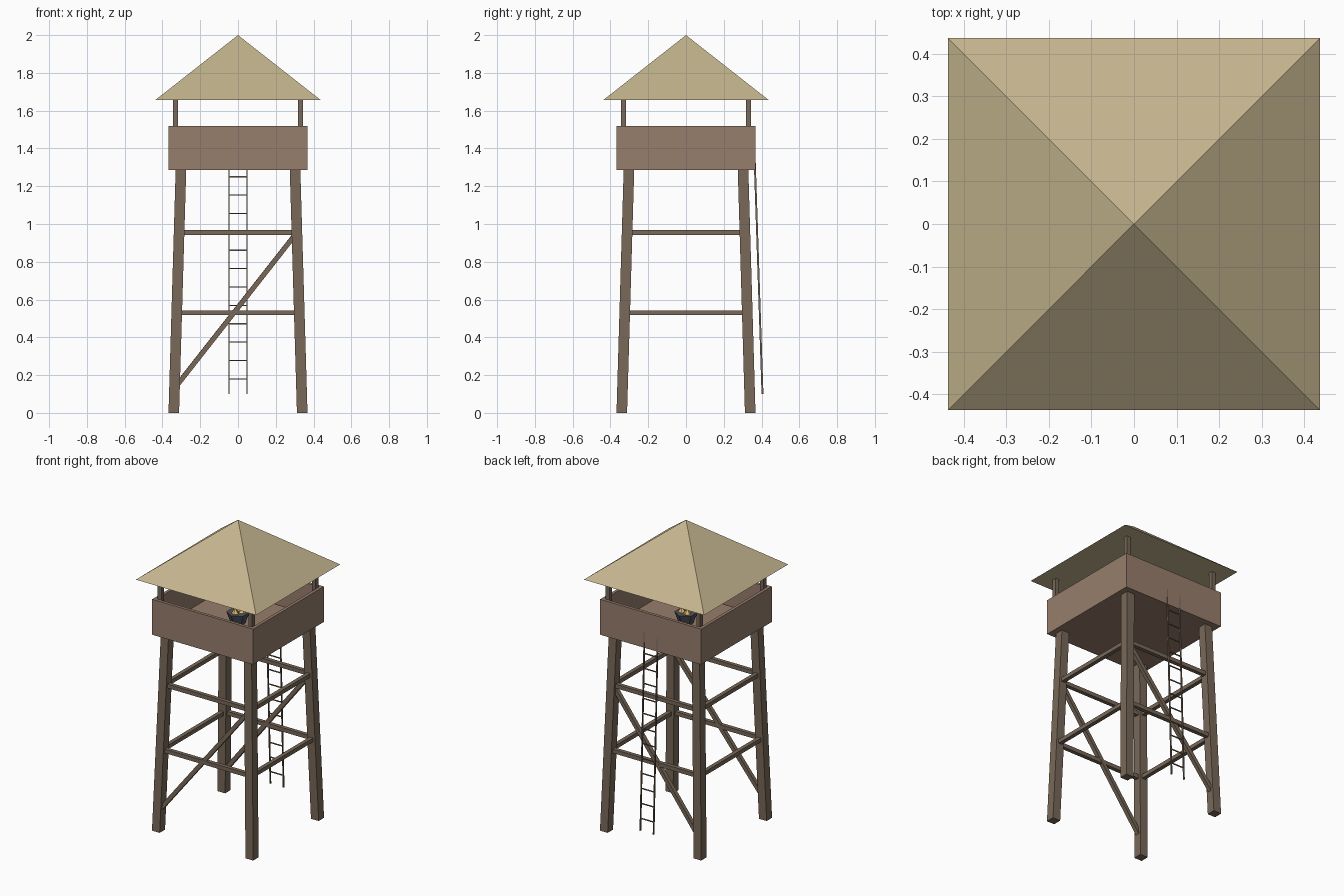
import bpy, bmesh, math
from mathutils import Vector

if "Cube" in bpy.data.objects:
    bpy.data.objects.remove(bpy.data.objects["Cube"])


def material(name, rgb):
    m = bpy.data.materials.new(name)
    m.diffuse_color = (*rgb, 1)
    m.use_nodes = True
    m.node_tree.nodes["Principled BSDF"].inputs["Base Color"].default_value = m.diffuse_color
    return m


WOOD = material("dark_wood", (0.19, 0.14, 0.10))
PLANK = material("plank_wood", (0.31, 0.21, 0.15))
THATCH = material("thatch", (0.55, 0.46, 0.27))
IRON = material("iron", (0.08, 0.09, 0.11))
FIRE = material("fire", (0.85, 0.55, 0.15))


def finish(name, bm, mat):
    bmesh.ops.recalc_face_normals(bm, faces=bm.faces)
    me = bpy.data.meshes.new(name)
    bm.to_mesh(me)
    bm.free()
    me.materials.append(mat)
    ob = bpy.data.objects.new(name, me)
    bpy.context.collection.objects.link(ob)
    return ob


def box(name, lo, hi, mat):
    bm = bmesh.new()
    bmesh.ops.create_cube(bm, size=1)
    for v in bm.verts:
        v.co = [lo[i] + (v.co[i] + 0.5) * (hi[i] - lo[i]) for i in range(3)]
    return finish(name, bm, mat)


def leaning_post(name, a, b, wx, wy, mat):
    """Sheared box with level ends."""
    bm = bmesh.new()
    bmesh.ops.create_cube(bm, size=1)
    for v in bm.verts:
        c = b if v.co.z > 0 else a
        v.co = (c[0] + v.co.x * wx, c[1] + v.co.y * wy, c[2])
    return finish(name, bm, mat)


def beam(name, a, b, w, mat):
    """Square bar between two points."""
    a, b = Vector(a), Vector(b)
    d = (b - a).normalized()
    side = d.cross(Vector((0, 0, 1))).normalized()
    up = side.cross(d)
    bm = bmesh.new()
    bmesh.ops.create_cube(bm, size=1)
    for v in bm.verts:
        v.co = (b if v.co.z > 0 else a) + side * v.co.x * w + up * v.co.y * w
    return finish(name, bm, mat)


def cone(name, r1, r2, z0, z1, n, mat, turn=0.0, xy=(0, 0)):
    bm = bmesh.new()
    bmesh.ops.create_cone(bm, cap_ends=True, segments=n, radius1=r1, radius2=r2, depth=z1 - z0)
    c, s = math.cos(turn), math.sin(turn)
    for v in bm.verts:
        x, y, z = v.co
        v.co = (c * x - s * y + xy[0], s * x + c * y + xy[1], z + (z0 + z1) / 2)
    bmesh.ops.remove_doubles(bm, verts=bm.verts, dist=1e-5)
    return finish(name, bm, mat)


def leg_at(z):
    return 0.34 - 0.038 * z / 1.29


# legs and roof posts
for sx in (-1, 1):
    for sy in (-1, 1):
        b, t = leg_at(0), leg_at(1.29)
        leaning_post("leg", (sx * b, sy * b, 0), (sx * t, sy * t, 1.29), 0.056, 0.056, WOOD)
        leaning_post("roof_post", (sx * .33, sy * .33, 1.32), (sx * .33, sy * .33, 1.67), .027, .027, WOOD)

# level braces on all four sides
for z in (0.53, 0.955):
    r = leg_at(z)
    for s in (-1, 1):
        beam("level_brace", (-r, s * r, z), (r, s * r, z), 0.026, WOOD)
        beam("level_brace", (s * r, -r, z), (s * r, r, z), 0.026, WOOD)

# diagonal braces, front and back
lo, hi = leg_at(0.13), leg_at(0.955)
for s in (-1, 1):
    beam("diagonal_brace", (-lo, s * lo, 0.13), (hi, s * hi, 0.955), 0.026, WOOD)

# platform and parapet
H, T = 0.367, 0.02
box("platform_floor", (-H, -H, 1.287), (H, H, 1.32), PLANK)
for s in (-1, 1):
    y0, y1 = sorted((s * H, s * (H - T)))
    box("parapet", (-H, y0, 1.32), (H, y1, 1.52), PLANK)
    box("parapet", (y0, -H + T, 1.32), (y1, H - T, 1.52), PLANK)

# roof
cone("roof", 0.437 * math.sqrt(2), 0, 1.657, 2.0, 4, THATCH, math.pi / 4)

# ladder at the back


def ladder_y(z):
    return 0.405 - 0.04 * (z - 0.1) / 1.2


for x in (-0.048, 0.048):
    leaning_post("ladder_rail", (x, ladder_y(.1), .1), (x, ladder_y(1.41), 1.41), 0.006, 0.01, WOOD)
for i in range(12):
    z = 0.18 + 0.0973 * i
    beam("ladder_rung", (-0.048, ladder_y(z), z), (0.048, ladder_y(z), z), 0.006, WOOD)

# fire bowl on the platform
cone("fire_bowl", 0.042, 0.07, 1.32, 1.395, 6, IRON)
for k in range(3):
    a = k * math.tau / 3 + 0.4
    cone("flame", 0.026, 0, 1.39, 1.43, 5, FIRE, a, (0.025 * math.cos(a), 0.025 * math.sin(a)))
